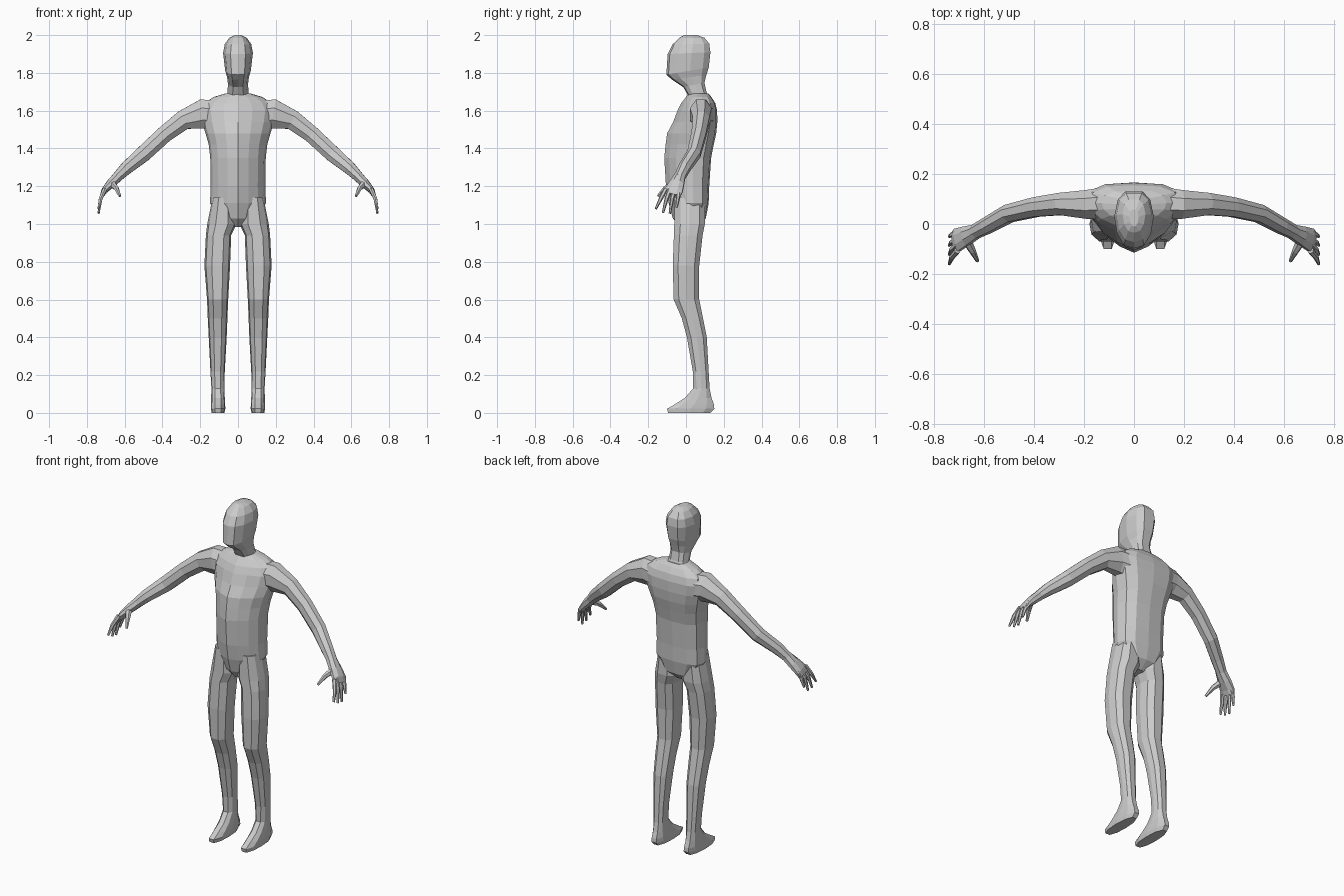
import bpy
import bmesh
import math
from mathutils import Vector


def loft(name, rings, mirror=False):
    """Skin a list of equal-length point rings, cap both ends."""
    bm = bmesh.new()
    loops = [[bm.verts.new(p) for p in ring] for ring in rings]
    n = len(loops[0])
    for a, b in zip(loops, loops[1:]):
        for i in range(n):
            j = (i + 1) % n
            bm.faces.new((a[i], a[j], b[j], b[i]))
    bm.faces.new(loops[0])
    bm.faces.new(loops[-1])
    bmesh.ops.recalc_face_normals(bm, faces=bm.faces)
    mesh = bpy.data.meshes.new(name)
    bm.to_mesh(mesh)
    bm.free()
    obj = bpy.data.objects.new(name, mesh)
    bpy.context.collection.objects.link(obj)
    if mirror:
        obj.modifiers.new("mirror", 'MIRROR').use_axis[0] = True
    return obj


def outline(half):
    """Mirror a half profile (across, front-to-back) into a closed ring."""
    return half + [(-u, v) for u, v in reversed(half) if u > 0]


def level_ring(shape, x, w, yf, yb, zf, zb):
    return [(x + u * w, yf + v * (yb - yf), zf + v * (zb - zf)) for u, v in shape]


def tube(name, path, sides=8, mirror=True):
    """Sweep an oval along (x, y, z, thickness, breadth) stations."""
    pts = [Vector(p[:3]) for p in path]
    rings = []
    for i, p in enumerate(path):
        d = (pts[min(i + 1, len(pts) - 1)] - pts[max(i - 1, 0)]).normalized()
        side = Vector((0, 1, 0))
        side = (side - d * side.dot(d)).normalized()
        up = d.cross(side)
        rings.append([pts[i] + up * p[3] * math.cos(t) + side * p[4] * math.sin(t)
                      for t in (2 * math.pi * (k + 0.5) / sides for k in range(sides))])
    return loft(name, rings, mirror)


# Torso: ridged chest, flatter back (z, half width, front, back)
chest = outline([(0, 0), (.38, .10), (.72, .25), (.93, .43), (1, .62),
                 (.9, .84), (.58, .97), (0, 1)])
torso = [(.985, .03, -.03, .06), (1.03, .10, -.07, .105), (1.11, .148, -.092, .12),
         (1.2, .145, -.106, .123), (1.35, .147, -.115, .133), (1.42, .155, -.108, .147),
         (1.48, .172, -.1, .16), (1.54, .19, -.068, .166), (1.6, .2, -.045, .165),
         (1.64, .18, -.025, .155), (1.672, .13, .0, .135), (1.69, .07, .012, .12)]
loft("torso", [level_ring(chest, 0, w, f, b, z, z) for z, w, f, b in torso])

# Head and neck: rings tilt so the jaw drops forward
skull = outline([(0, 0), (.5, .05), (.85, .25), (1, .55), (.82, .84), (.45, .98)])
head = [(.08, .0, .13, 1.63, 1.66), (.057, .012, .11, 1.68, 1.7),
        (.053, -.015, .1, 1.725, 1.75), (.058, -.075, .112, 1.765, 1.79),
        (.068, -.104, .125, 1.79, 1.83), (.079, -.097, .134, 1.9, 1.91),
        (.07, -.072, .127, 1.95, 1.955), (.046, -.035, .1, 1.986, 1.986),
        (.018, -.01, .06, 2, 2)]
loft("head", [level_ring(skull, 0, *r) for r in head])

# Legs with feet (z, inner x, outer x, front, back)
limb = outline([(.42, 0), (.88, .2), (1, .5), (.85, .82), (.4, 1)])
leg = [(1.14, .02, .135, -.06, .1), (1.0, .008, .163, -.062, .1),
       (.94, .036, .17, -.064, .088), (.78, .042, .178, -.07, .07),
       (.6, .052, .164, -.065, .07), (.5, .056, .16, -.022, .09),
       (.4, .06, .155, .005, .11), (.22, .07, .146, .036, .12),
       (.13, .072, .141, .038, .125), (.08, .07, .142, -.005, .135),
       (.045, .068, .143, -.06, .148), (.022, .067, .143, -.1, .15),
       (.0, .072, .14, -.095, .13)]
loft("legs", [level_ring(limb, (i + o) / 2, (o - i) / 2, f, b, z, z)
              for z, i, o, f, b in leg], mirror=True)

# Arms
tube("arms", [(.1, .085, 1.575, .085, .07), (.19, .078, 1.582, .084, .062),
              (.29, .08, 1.55, .056, .048), (.39, .068, 1.474, .048, .042),
              (.5, .042, 1.372, .046, .038), (.59, -.008, 1.297, .037, .034),
              (.645, -.036, 1.243, .028, .03)])

# Palms, fingers and thumbs
tube("palms", [(.63, -.03, 1.257, .03, .03), (.672, -.048, 1.215, .026, .042),
               (.705, -.063, 1.18, .018, .05), (.718, -.07, 1.155, .012, .045)])
tips = [(-.106, -.16, 1.08), (-.083, -.122, 1.06), (-.06, -.086, 1.055), (-.036, -.05, 1.088)]
for n, (y0, y1, z1) in enumerate(tips):
    tube(f"fingers_{n + 1}", [(.705, y0, 1.185, .013, .013),
                              (.727, y0 * .5 + y1 * .5, 1.135, .011, .011),
                              (.738, y1, z1, .006, .006)], 6)
tube("thumbs", [(.668, -.065, 1.215, .02, .02), (.645, -.108, 1.19, .014, .014),
                (.625, -.148, 1.148, .007, .007)], 6)
